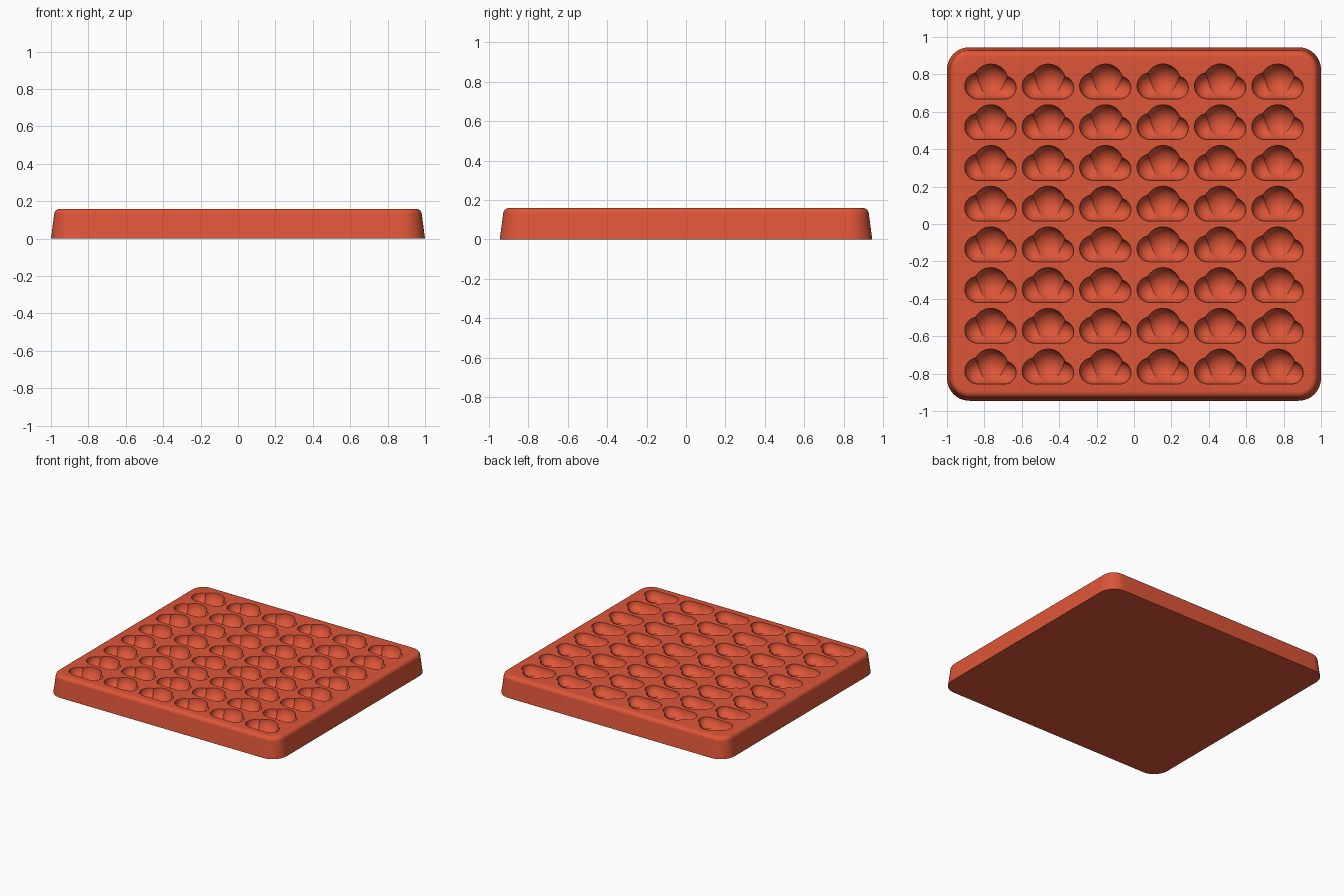
import bpy, bmesh, math
from mathutils import Vector, Matrix

cube = bpy.data.objects.get("Cube")
if cube:
    bpy.data.objects.remove(cube, do_unlink=True)

HALF_X, HALF_Y, HEIGHT, CORNER = 1.0, 0.945, 0.16, 0.12
COLS, ROWS, PITCH_X, PITCH_Y = 6, 8, 0.307, 0.2177

clay = bpy.data.materials.new("terracotta red")
clay.use_nodes = True
colour = (0.73, 0.092, 0.039, 1)
clay.diffuse_color = colour
clay.node_tree.nodes["Principled BSDF"].inputs["Base Color"].default_value = colour


def make_object(name, bm):
    bm.normal_update()
    bmesh.ops.recalc_face_normals(bm, faces=bm.faces[:])
    if bm.calc_volume(signed=True) < 0:
        bmesh.ops.reverse_faces(bm, faces=bm.faces[:])
    mesh = bpy.data.meshes.new(name)
    bm.to_mesh(mesh)
    bm.free()
    obj = bpy.data.objects.new(name, mesh)
    bpy.context.collection.objects.link(obj)
    mesh.materials.append(clay)
    return obj


def apply_boolean(obj, other, operation):
    mod = obj.modifiers.new("cut", 'BOOLEAN')
    mod.operation, mod.object, mod.solver = operation, other, 'EXACT'
    bpy.context.view_layer.update()
    deps = bpy.context.evaluated_depsgraph_get()
    result = bpy.data.meshes.new_from_object(obj.evaluated_get(deps))
    obj.modifiers.clear()
    obj.data = result
    bpy.data.objects.remove(other, do_unlink=True)


def rounded_ring(bm, inset, z, steps=12):
    # Rounded rectangle, concentric corners
    ring, r = [], CORNER - inset
    for q, (sx, sy) in enumerate([(1, 1), (-1, 1), (-1, -1), (1, -1)]):
        for i in range(steps + 1):
            a = math.pi / 2 * (q + i / steps)
            ring.append(bm.verts.new((sx * (HALF_X - CORNER) + r * math.cos(a),
                                      sy * (HALF_Y - CORNER) + r * math.sin(a), z)))
    return ring


def add_ball(bm, x, y, r):
    bmesh.ops.create_uvsphere(bm, u_segments=32, v_segments=20, radius=r,
                              matrix=Matrix.Translation((x, y, HEIGHT + 0.0005)))


# Tray body: tapered wall, rounded upper edge
bm = bmesh.new()
fillet, taper = 0.032, 0.017
levels = [(0, 0)]
for i in range(7):
    a = math.pi / 2 * i / 6
    levels.append((taper + fillet * (1 - math.cos(a)), HEIGHT - fillet * (1 - math.sin(a))))
rings = [rounded_ring(bm, inset, z) for inset, z in levels]
for lower, upper in zip(rings, rings[1:]):
    for i in range(len(lower)):
        j = (i + 1) % len(lower)
        bm.faces.new((lower[i], lower[j], upper[j], upper[i]))
bm.faces.new(rings[0][::-1])
bm.faces.new(rings[-1])
tray = make_object("mould_tray", bm)

# Cloud cutter: two side puffs wrapped into one straight-based base, plus a tall middle puff
bm = bmesh.new()
add_ball(bm, -0.0675, -0.0235, 0.07)
add_ball(bm, 0.0765, -0.0325, 0.061)
bmesh.ops.delete(bm, geom=bm.edges[:] + bm.faces[:], context='EDGES_FACES')
bmesh.ops.convex_hull(bm, input=bm.verts[:])
bmesh.ops.delete(bm, geom=[v for v in bm.verts if not v.link_faces], context='VERTS')
cloud = make_object("cloud_cutter", bm)
bm = bmesh.new()
add_ball(bm, 0.002, 0.0005, 0.093)
apply_boolean(cloud, make_object("middle_puff", bm), 'UNION')

# Grid of cutters pressed into the tray
bm = bmesh.new()
for col in range(COLS):
    for row in range(ROWS):
        start = len(bm.verts)
        bm.from_mesh(cloud.data)
        bm.verts.ensure_lookup_table()
        offset = Vector(((col - (COLS - 1) / 2) * PITCH_X, (row - (ROWS - 1) / 2) * PITCH_Y, 0))
        bmesh.ops.translate(bm, verts=bm.verts[start:], vec=offset)
bpy.data.objects.remove(cloud, do_unlink=True)
apply_boolean(tray, make_object("cloud_grid_cutter", bm), 'DIFFERENCE')

# Smooth curves, crisp rims
bpy.ops.object.select_all(action='DESELECT')
tray.select_set(True)
bpy.context.view_layer.objects.active = tray
bpy.ops.object.shade_smooth_by_angle(angle=math.radians(35))
